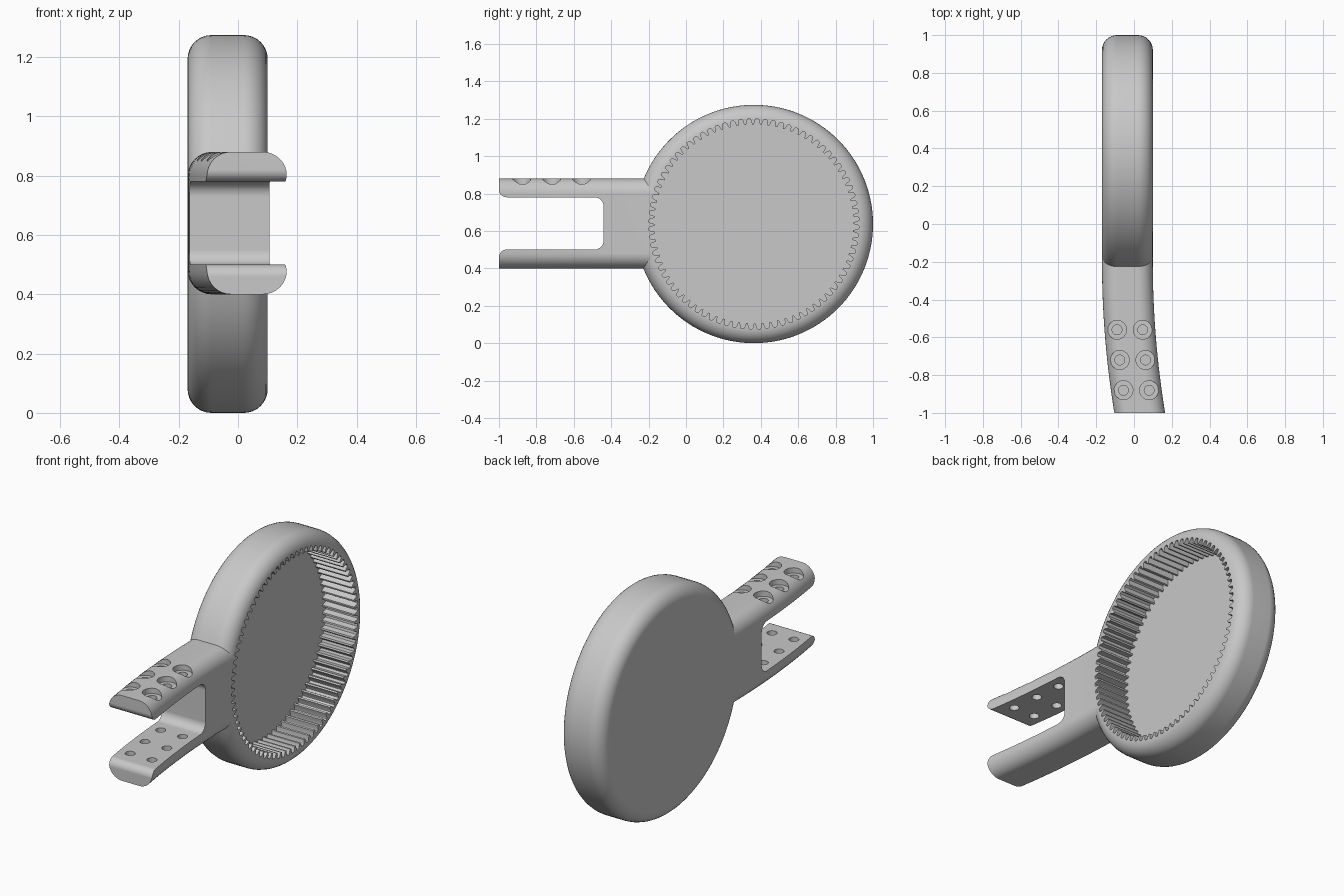
import bpy, bmesh
from math import sin, cos, pi, radians

cube = bpy.data.objects.get("Cube")
if cube:
    bpy.data.objects.remove(cube, do_unlink=True)

grey = bpy.data.materials.new("plain_grey")
grey.use_nodes = True
colour = (0.58, 0.58, 0.58, 1)
grey.diffuse_color = colour
grey.node_tree.nodes["Principled BSDF"].inputs["Base Color"].default_value = colour

RIGHT, LEFT = -0.17, 0.10      # side faces of the housing
CY, CZ, R = 0.363, 0.637, 0.637
FILLET = 0.08
ARM_Z, ARM_HALF, SLOT_HALF = 0.64, 0.24, 0.14


def arc(cx, cy, r, a0, a1, n=8):
    return [(cx + r * cos(radians(a0 + (a1 - a0) * i / n)),
             cy + r * sin(radians(a0 + (a1 - a0) * i / n))) for i in range(n + 1)]


def loft(name, bodies):
    """Capped solids, each skinned through a list of matching rings."""
    bm = bmesh.new()
    for rings in bodies:
        loops = [[bm.verts.new(p) for p in ring] for ring in rings]
        for a, b in zip(loops, loops[1:]):
            for i in range(len(a)):
                bm.faces.new((a[i - 1], a[i], b[i], b[i - 1]))
        bm.faces.new(loops[0])
        bm.faces.new(loops[-1])
    bmesh.ops.recalc_face_normals(bm, faces=bm.faces)
    mesh = bpy.data.meshes.new(name)
    bm.to_mesh(mesh)
    bm.free()
    mesh.materials.append(grey)
    obj = bpy.data.objects.new(name, mesh)
    bpy.context.collection.objects.link(obj)
    return obj


def combine(target, other, operation):
    bpy.context.view_layer.objects.active = target
    mod = target.modifiers.new("combine", 'BOOLEAN')
    mod.operation, mod.solver, mod.object = operation, 'EXACT', other
    bpy.ops.object.modifier_apply(modifier=mod.name)
    bpy.data.objects.remove(other, do_unlink=True)


def wheel_ring(x, r, n=128):
    return [(x, CY + r * cos(2 * pi * i / n), CZ + r * sin(2 * pi * i / n)) for i in range(n)]


# Round housing with filleted rims
profile = arc(RIGHT + FILLET, R - FILLET, FILLET, 180, 90)
profile += arc(LEFT - FILLET, R - FILLET, FILLET, 90, 0)
housing = loft("gear_housing", [[wheel_ring(x, r) for x, r in profile]])

# Forked arm: rounded section swept forward along a gentle bend
x0, x1 = RIGHT + 0.0005, LEFT - 0.0005
section = []
for cx, sz, start in ((x1 - FILLET, 1, 0), (x0 + FILLET, 1, 90),
                      (x0 + FILLET, -1, 180), (x1 - FILLET, -1, 270)):
    section += arc(cx, ARM_Z + sz * (ARM_HALF - FILLET), FILLET, start, start + 90)


def bend(y):
    return 0.102 * min(0, y + 0.2) ** 2


steps = [-0.1, -0.2] + [-0.2 - 0.8 * i / 16 for i in range(1, 17)]
arm = loft("forked_arm", [[[(x + bend(y), y, z) for x, z in section] for y in steps]])

# Slot between the prongs, with rounded root and tip corners
upper = [(-1.1, SLOT_HALF + 0.04)]
upper += arc(-0.96, SLOT_HALF + 0.04, 0.04, 180, 270)
upper += arc(-0.49, SLOT_HALF - 0.05, 0.05, 90, 0)
outline = upper + [(y, -z) for y, z in reversed(upper)]
slot = loft("slot_cutter", [[[(x, y, ARM_Z + z) for y, z in outline] for x in (-0.5, 0.5)]])
combine(arm, slot, 'DIFFERENCE')


# Screw holes: counterbored through the upper prong, blind in the lower one
def pins(name, r, z0, z1, n=32):
    bodies = []
    for y in (-0.56, -0.72, -0.88):
        for side in (-1, 1):
            cx = (RIGHT + LEFT) / 2 + bend(y) + side * 0.068
            bodies.append([[(cx + r * cos(2 * pi * i / n), y + r * sin(2 * pi * i / n), z)
                            for i in range(n)] for z in (z0, z1)])
    return loft(name, bodies)


combine(arm, pins("counterbore_cutter", 0.05, 0.85, 0.95), 'DIFFERENCE')
combine(arm, pins("screw_hole_cutter", 0.026, 0.43, 0.95), 'DIFFERENCE')
combine(housing, arm, 'UNION')

# Toothed cavity opening to the left side
TEETH = 80
gear = []
for t in range(TEETH):
    for part, r in ((0.0, 0.532), (0.22, 0.532), (0.36, 0.555), (0.46, 0.562),
                    (0.76, 0.562), (0.86, 0.555)):
        a = 2 * pi * (t + part) / TEETH
        gear.append((CY + r * cos(a), CZ + r * sin(a)))
cavity = loft("cavity_cutter", [[[(x, y, z) for y, z in gear] for x in (-0.10, 0.3)]])
combine(housing, cavity, 'DIFFERENCE')

# Smooth fillets, crisp edges
bpy.ops.object.select_all(action='DESELECT')
housing.select_set(True)
bpy.context.view_layer.objects.active = housing
bpy.ops.object.shade_smooth_by_angle(angle=radians(30))
weighted = housing.modifiers.new("even_shading", 'WEIGHTED_NORMAL')
weighted.keep_sharp = True
